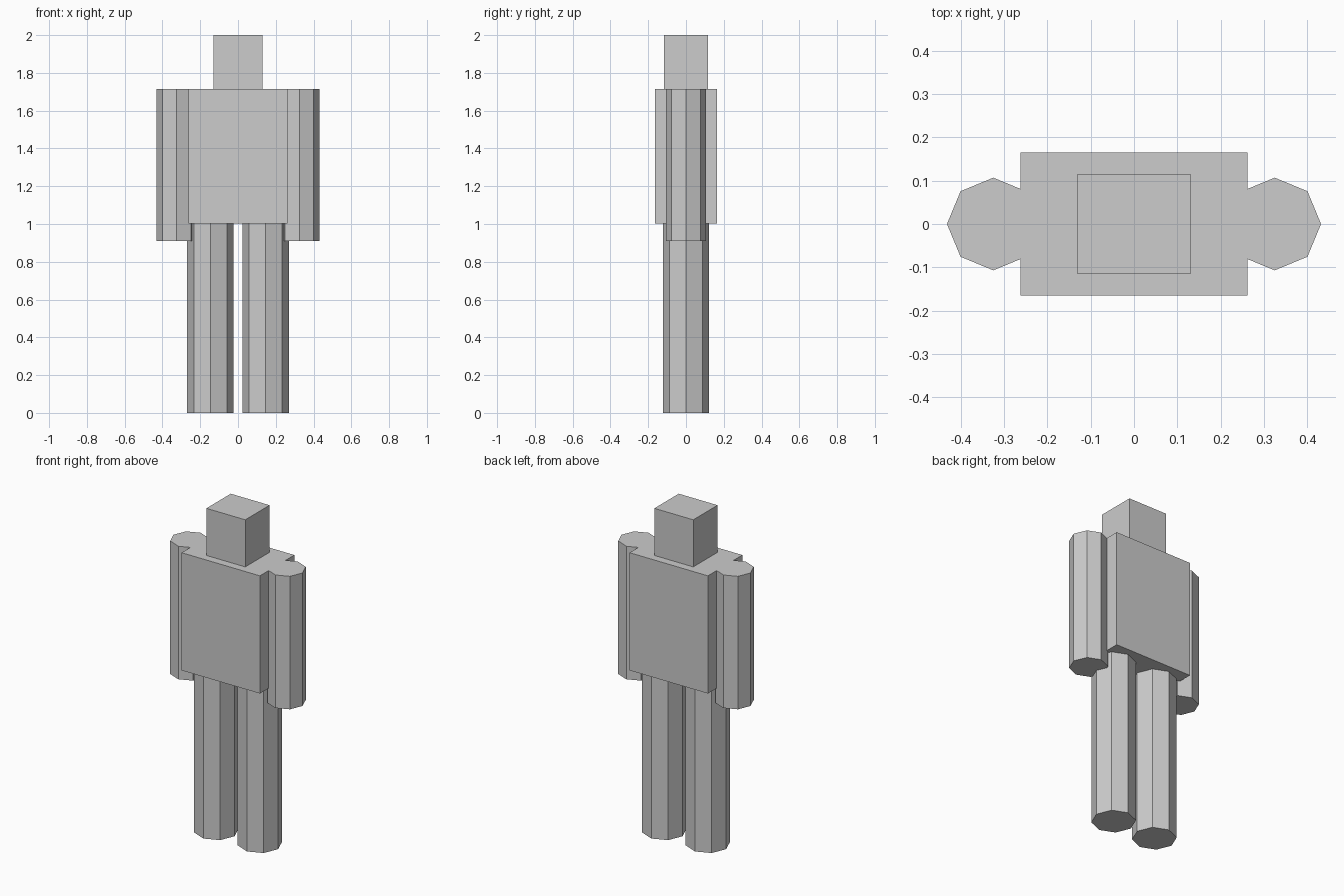
import bpy

if "Cube" in bpy.data.objects:
    bpy.data.objects.remove(bpy.data.objects["Cube"])

grey = bpy.data.materials.new("light grey")
grey.diffuse_color = (0.604, 0.604, 0.604, 1.0)
grey.use_nodes = True
grey.node_tree.nodes["Principled BSDF"].inputs["Base Color"].default_value = grey.diffuse_color


def finish(name):
    obj = bpy.context.object
    obj.name = name
    obj.data.materials.append(grey)
    return obj


def box(name, x, y, z0, z1):
    """Box given by half-width, half-depth and height range."""
    bpy.ops.mesh.primitive_cube_add(size=1, location=(0, 0, (z0 + z1) / 2))
    obj = finish(name)
    obj.scale = (2 * x, 2 * y, z1 - z0)
    bpy.ops.object.transform_apply(location=False, rotation=False, scale=True)


def limb(name, x, radius, z0, z1):
    """Eight-sided upright prism with corners on the x and y axes."""
    bpy.ops.mesh.primitive_cylinder_add(
        vertices=8, radius=radius, depth=z1 - z0, location=(x, 0, (z0 + z1) / 2))
    finish(name)


# Torso and head
box("torso", 0.262, 0.165, 1.003, 1.715)
box("head", 0.13, 0.116, 1.715, 2.0)

# Arms and legs on both sides
for side, sign in (("left", -1), ("right", 1)):
    limb(side + "_arm", sign * 0.325, 0.107, 0.91, 1.715)
    limb(side + "_leg", sign * 0.146, 0.123, 0.0, 1.003)
